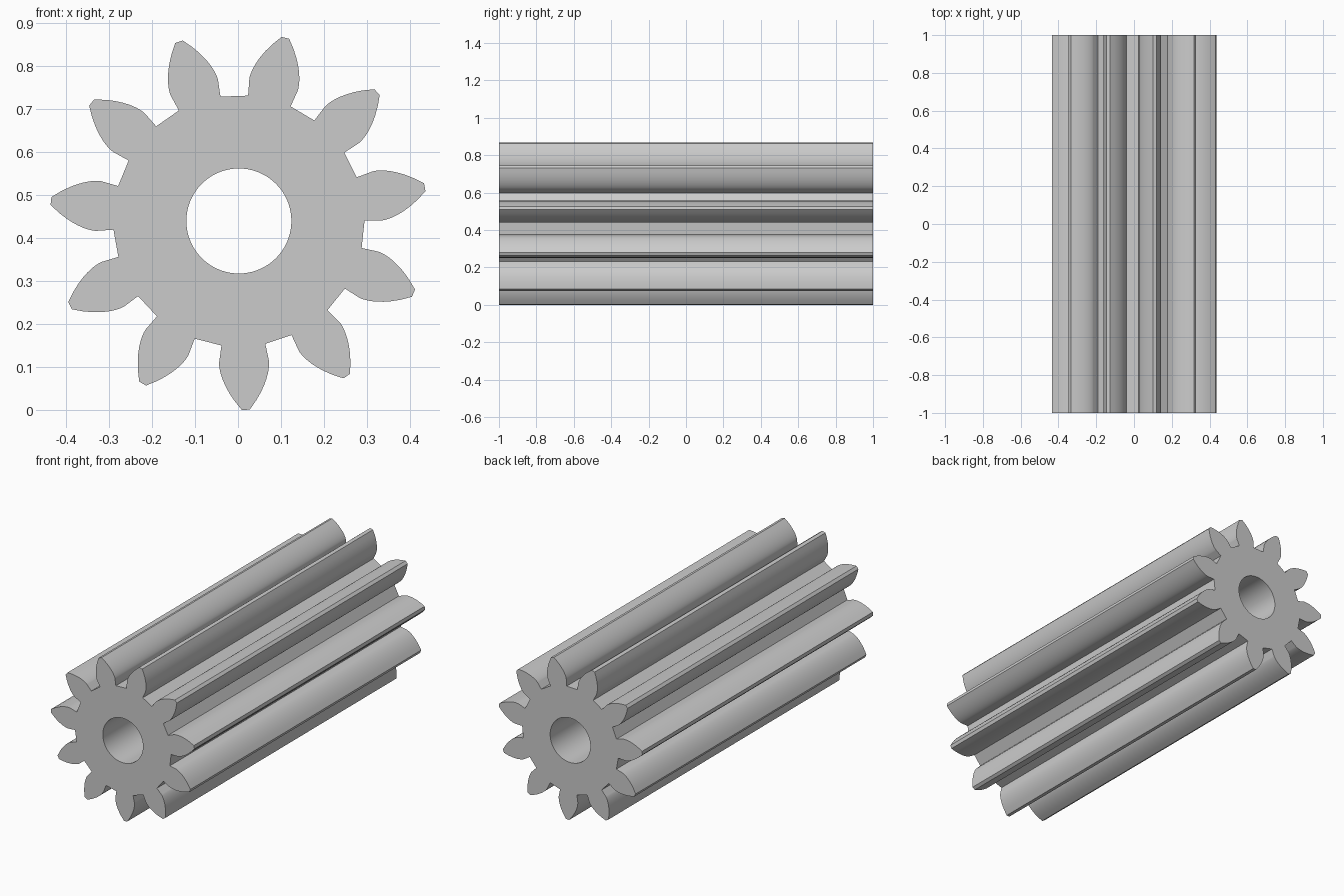
import bpy
import bmesh
from math import acos, cos, pi, radians, sin, tan
from mathutils import Vector

cube = bpy.data.objects.get("Cube")
if cube:
    bpy.data.objects.remove(cube, do_unlink=True)

TEETH = 11
ROOT, BASE, TIP, BORE = 0.292, 0.331, 0.439, 0.122
HALF_TOOTH = radians(10.05)
PHASE = radians(-87.9)
CENTRE = Vector((0.002, 0, 0.439))
LENGTH = 2.0
FLANK_STEPS = 12


def polar(r, angle):
    return CENTRE + Vector((r * cos(angle), -LENGTH / 2, r * sin(angle)))


def flank():
    """Radius and half angle from root to tip: radial foot, then an involute."""
    points = [(ROOT, HALF_TOOTH)]
    top = acos(BASE / TIP)
    for i in range(FLANK_STEPS + 1):
        a = top * i / FLANK_STEPS
        points.append((BASE / cos(a), HALF_TOOTH - (tan(a) - a)))
    return points


def add_loop(bm, points):
    verts = [bm.verts.new(p) for p in points]
    return [bm.edges.new((v, verts[(i + 1) % len(verts)])) for i, v in enumerate(verts)]


# Outline of all the teeth, and the round bore
side = flank()
outline = []
for k in range(TEETH):
    axis = PHASE + k * 2 * pi / TEETH
    outline += [polar(r, axis - a) for r, a in side]
    outline += [polar(r, axis + a) for r, a in reversed(side)]
bore = [polar(BORE, 2 * pi * i / 72) for i in range(72)]

# Fill the end face and extrude it along the shaft direction
bm = bmesh.new()
edges = add_loop(bm, outline) + add_loop(bm, bore)
bmesh.ops.triangle_fill(bm, edges=edges, use_beauty=True, use_dissolve=False)
grown = bmesh.ops.extrude_face_region(bm, geom=bm.faces[:], use_keep_orig=True)
moved = [g for g in grown["geom"] if isinstance(g, bmesh.types.BMVert)]
bmesh.ops.translate(bm, verts=moved, vec=(0, LENGTH, 0))
bmesh.ops.recalc_face_normals(bm, faces=bm.faces[:])
mesh = bpy.data.meshes.new("pinion_gear")
bm.to_mesh(mesh)
bm.free()
gear = bpy.data.objects.new("pinion_gear", mesh)
bpy.context.collection.objects.link(gear)

# Plain grey metal
grey = bpy.data.materials.new("light_grey")
grey.use_nodes = True
colour = (0.6, 0.6, 0.6, 1)
grey.diffuse_color = colour
grey.node_tree.nodes["Principled BSDF"].inputs["Base Color"].default_value = colour
mesh.materials.append(grey)

# Smooth flanks and bore, sharp ends and corners
bpy.ops.object.select_all(action="DESELECT")
gear.select_set(True)
bpy.context.view_layer.objects.active = gear
bpy.ops.object.shade_smooth_by_angle(angle=radians(25))
